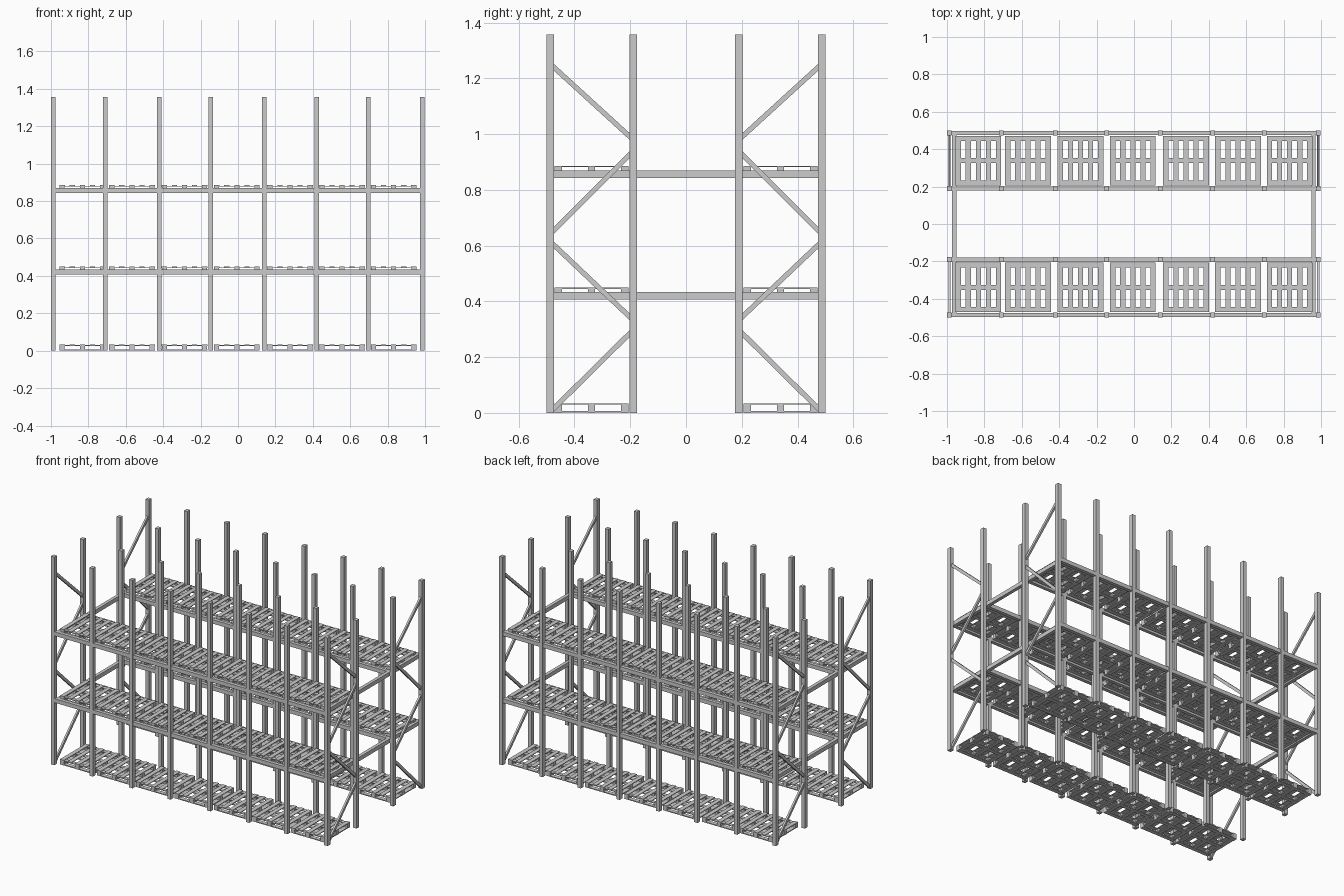
import bpy, bmesh, math
from mathutils import Matrix, Vector

if "Cube" in bpy.data.objects:
    bpy.data.objects.remove(bpy.data.objects["Cube"])

POST_X = [-0.987, -0.709, -0.422, -0.147, 0.140, 0.420, 0.696, 0.985]
RAIL_Z = [(0.407, 0.433), (0.843, 0.869)]
PALLET_X = [-0.832, -0.567, -0.286, -0.006, 0.278, 0.556, 0.832]
PALLET_Z = [0.0, 0.415, 0.852]


def box(bm, x0, x1, y0, y1, z0, z1):
    size = Matrix.Diagonal((x1 - x0, y1 - y0, z1 - z0, 1))
    mid = Matrix.Translation(((x0 + x1) / 2, (y0 + y1) / 2, (z0 + z1) / 2))
    bmesh.ops.create_cube(bm, size=1, matrix=mid @ size)


def mesh_from(name, bm):
    me = bpy.data.meshes.new(name)
    bm.to_mesh(me)
    bm.free()
    return me


def add(name, me, loc=(0, 0, 0)):
    ob = bpy.data.objects.new(name, me)
    ob.location = loc
    bpy.context.collection.objects.link(ob)
    return ob


def y_span(side, a, b):
    return sorted((side * a, side * b))


# Uprights
for side, label in ((-1, "front"), (1, "back")):
    bm = bmesh.new()
    for x in POST_X:
        box(bm, x - 0.012, x + 0.012, *y_span(side, 0.473, 0.501), 0, 1.357)
        box(bm, x - 0.012, x + 0.012, *y_span(side, 0.176, 0.202), 0, 1.357)
    add(label + "_uprights", mesh_from("uprights", bm))

    # Long shelf rails
    bm = bmesh.new()
    for z0, z1 in RAIL_Z:
        box(bm, -0.98, 0.98, *y_span(side, 0.475, 0.498), z0, z1)
        box(bm, -0.98, 0.98, *y_span(side, 0.178, 0.200), z0, z1)
    add(label + "_rails", mesh_from("rails", bm))

    # Zigzag braces on the end frames
    bm = bmesh.new()
    braces = [((0.48, 0.01), (0.195, 0.292)), ((0.195, 0.338), (0.48, 0.608)),
              ((0.48, 0.648), (0.195, 0.934)), ((0.195, 0.985), (0.48, 1.245))]
    for x in (POST_X[0], POST_X[-1]):
        for (ya, za), (yb, zb) in braces:
            d = Vector((0, side * (yb - ya), zb - za))
            rot = Matrix.Rotation(math.atan2(d.z, d.y), 4, 'X')
            mid = Matrix.Translation((x, side * (ya + yb) / 2, (za + zb) / 2))
            size = Matrix.Diagonal((0.012, d.length, 0.018, 1))
            bmesh.ops.create_cube(bm, size=1, matrix=mid @ rot @ size)
    add(label + "_braces", mesh_from("braces", bm))

# End cross beams joining both racks
bm = bmesh.new()
for x in (-0.961, 0.959):
    for z0, z1 in RAIL_Z:
        box(bm, x - 0.011, x + 0.011, -0.476, 0.476, z0, z1)
add("end_cross_beams", mesh_from("end_cross_beams", bm))

# Pallet: bottom frame, nine blocks, stringer boards, five deck slats
bm = bmesh.new()
W, D = 0.122, 0.132
for y in (-0.119, 0, 0.119):
    box(bm, -W, W, y - 0.013, y + 0.013, 0, 0.006)
    box(bm, -W, W, y - 0.013, y + 0.013, 0.026, 0.030)
    for x in (-0.108, 0, 0.108):
        box(bm, x - 0.0135, x + 0.0135, y - 0.013, y + 0.013, 0.006, 0.026)
for x in (-0.108, 0, 0.108):
    box(bm, x - 0.0135, x + 0.0135, -D, D, 0.001, 0.007)
for i in range(5):
    x = -0.108 + 0.054 * i
    box(bm, x - 0.014, x + 0.014, -D, D, 0.030, 0.034)
pallet = mesh_from("pallet", bm)

for x in PALLET_X:
    for z in PALLET_Z:
        for y in (-0.339, 0.339):
            add("pallet", pallet, (x, y, z))
